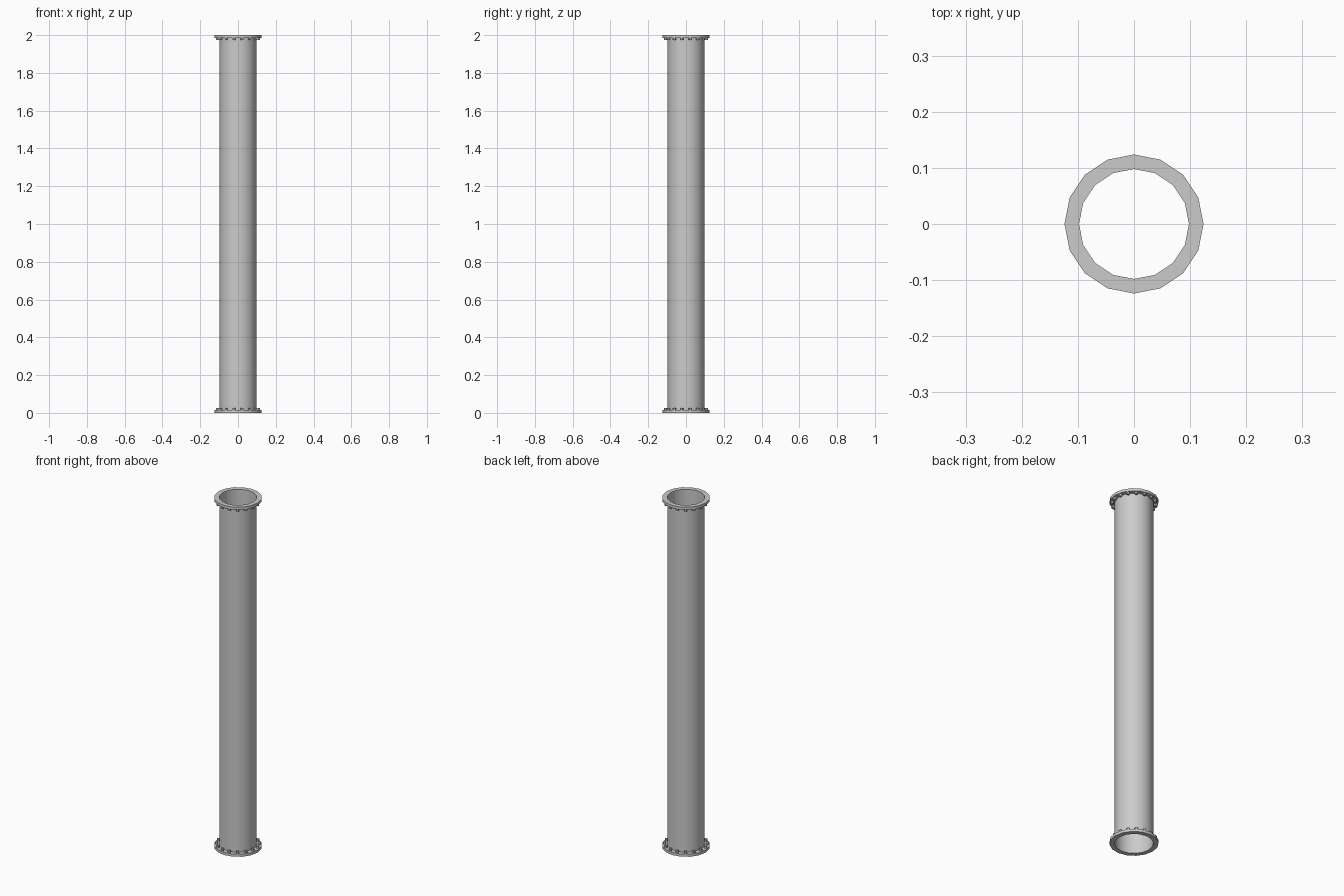
import bpy, bmesh
from math import sin, cos, pi

if "Cube" in bpy.data.objects:
    bpy.data.objects.remove(bpy.data.objects["Cube"])

SIDES, R_PIPE, R_FLANGE, H = 16, 0.0985, 0.124, 2.0


def finish(bm, name):
    bmesh.ops.recalc_face_normals(bm, faces=bm.faces)
    mesh = bpy.data.meshes.new(name)
    bm.to_mesh(mesh)
    bm.free()
    ob = bpy.data.objects.new(name, mesh)
    bpy.context.collection.objects.link(ob)
    bpy.context.view_layer.objects.active = ob
    ob.select_set(True)
    bpy.ops.object.shade_smooth_by_angle(angle=0.6)
    ob.select_set(False)
    return ob


def tube(name, profile):
    """Closed (radius, z) profile swept round the z axis."""
    bm = bmesh.new()
    rings = [[bm.verts.new((r * cos(2 * pi * i / SIDES), r * sin(2 * pi * i / SIDES), z))
              for r, z in profile] for i in range(SIDES)]
    n = len(profile)
    for i in range(SIDES):
        a, b = rings[i], rings[(i + 1) % SIDES]
        for j in range(n):
            k = (j + 1) % n
            bm.faces.new((a[j], b[j], b[k], a[k]))
    return finish(bm, name)


def bolts(name, z, count=16, r_ring=0.111, r=0.0085, depth=0.013):
    """Ring of hexagonal bolt heads."""
    bm = bmesh.new()
    for i in range(count):
        a = 2 * pi * (i + 0.5) / count
        new = bmesh.ops.create_cone(bm, cap_ends=True, segments=6, radius1=r, radius2=r, depth=depth)
        bmesh.ops.translate(bm, verts=new["verts"], vec=(r_ring * cos(a), r_ring * sin(a), z))
    return finish(bm, name)


# Thin-walled pipe
tube("pipe", [(R_PIPE, 0), (R_PIPE, H), (R_PIPE - 0.0005, H), (R_PIPE - 0.0005, 0)])

# Flange and bolt heads at each end
T = 0.015
for end, z0, bz in (("bottom", 0, T + 0.0055), ("top", H - T, H - T - 0.0055)):
    tube(end + "_flange", [(R_PIPE, z0), (R_FLANGE, z0), (R_FLANGE, z0 + T), (R_PIPE, z0 + T)])
    bolts(end + "_bolts", bz)
